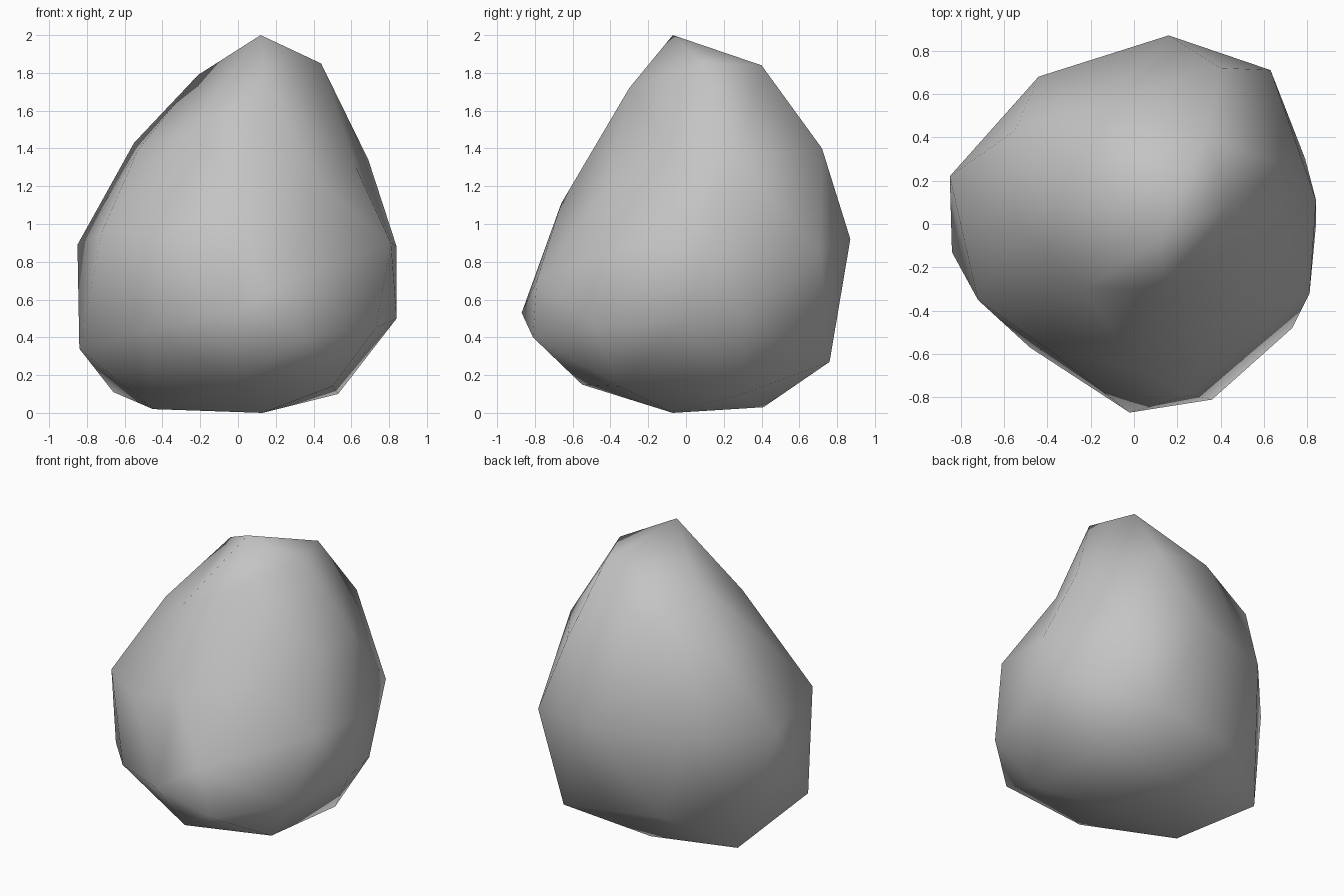
import bpy
import bmesh
from mathutils import Vector

# Remove the default cube
default_cube = bpy.data.objects.get("Cube")
if default_cube:
    bpy.data.objects.remove(default_cube, do_unlink=True)


def make_material(name, colour):
    """Flat material shown alike in the viewport and in a render."""
    material = bpy.data.materials.new(name)
    material.use_nodes = True
    material.diffuse_color = colour
    shader = material.node_tree.nodes["Principled BSDF"]
    shader.inputs["Base Color"].default_value = colour
    shader.inputs["Roughness"].default_value = 1
    return material


def build_boulder(name, corners, centre, material):
    """Wrap a skin round the centre through all the given corners."""
    bm = bmesh.new()
    # Spread the corners over a unit ball, so the hull joins every neighbour
    targets = {}
    for corner in corners:
        position = Vector(corner)
        vert = bm.verts.new((position - centre).normalized())
        targets[vert] = position
    bmesh.ops.convex_hull(bm, input=list(bm.verts))
    # Move every corner out to its real place, keeping dents as dents
    for vert, position in targets.items():
        vert.co = position
    bmesh.ops.recalc_face_normals(bm, faces=list(bm.faces))
    for face in bm.faces:
        face.smooth = True

    mesh = bpy.data.meshes.new(name)
    bm.to_mesh(mesh)
    bm.free()
    mesh.materials.append(material)
    boulder = bpy.data.objects.new(name, mesh)
    bpy.context.collection.objects.link(boulder)
    return boulder


# Peak and the crest round it
crown = [
    (.12, -.07, 2), (.44, .09, 1.85), (.33, .4, 1.84),
    (-.21, .22, 1.79), (.15, -.3, 1.72),
]

# Sloping shoulders, with a dent on the left side
shoulders = [
    (.4, .72, 1.4), (.69, .27, 1.34), (.62, -.02, 1.31),
    (.45, -.42, 1.2), (0, -.66, 1.11), (-.22, -.3, 1.51),
    (-.53, -.03, 1.39), (-.55, .43, 1.43), (-.1, .58, 1.55),
]

# Wide belly
waist = [
    (.63, .71, .85), (.84, .11, .88), (.81, -.32, .9),
    (.25, -.79, .7), (-.38, -.59, .95), (-.72, -.35, .96),
    (-.85, .22, .89), (-.44, .68, .91), (.16, .87, .92),
]

# Lower edge, where the sides turn under
skirt = [
    (.79, .3, .51), (.84, 0, .5), (.73, -.48, .45),
    (.36, -.81, .4), (-.02, -.87, .53), (-.48, -.57, .45),
    (-.84, -.13, .34), (-.25, .62, .3), (.4, .76, .27),
]

# Shallow underside
base = [
    (.53, .3, .1), (.5, -.35, .14), (-.02, -.55, .15),
    (-.45, -.12, .02), (-.66, .38, .11), (-.02, .41, .03),
    (.13, -.07, 0),
]

stone_grey = make_material("stone_grey", (.55, .55, .55, 1))
build_boulder(
    "boulder",
    crown + shoulders + waist + skirt + base,
    Vector((0, 0, .9)),
    stone_grey,
)
